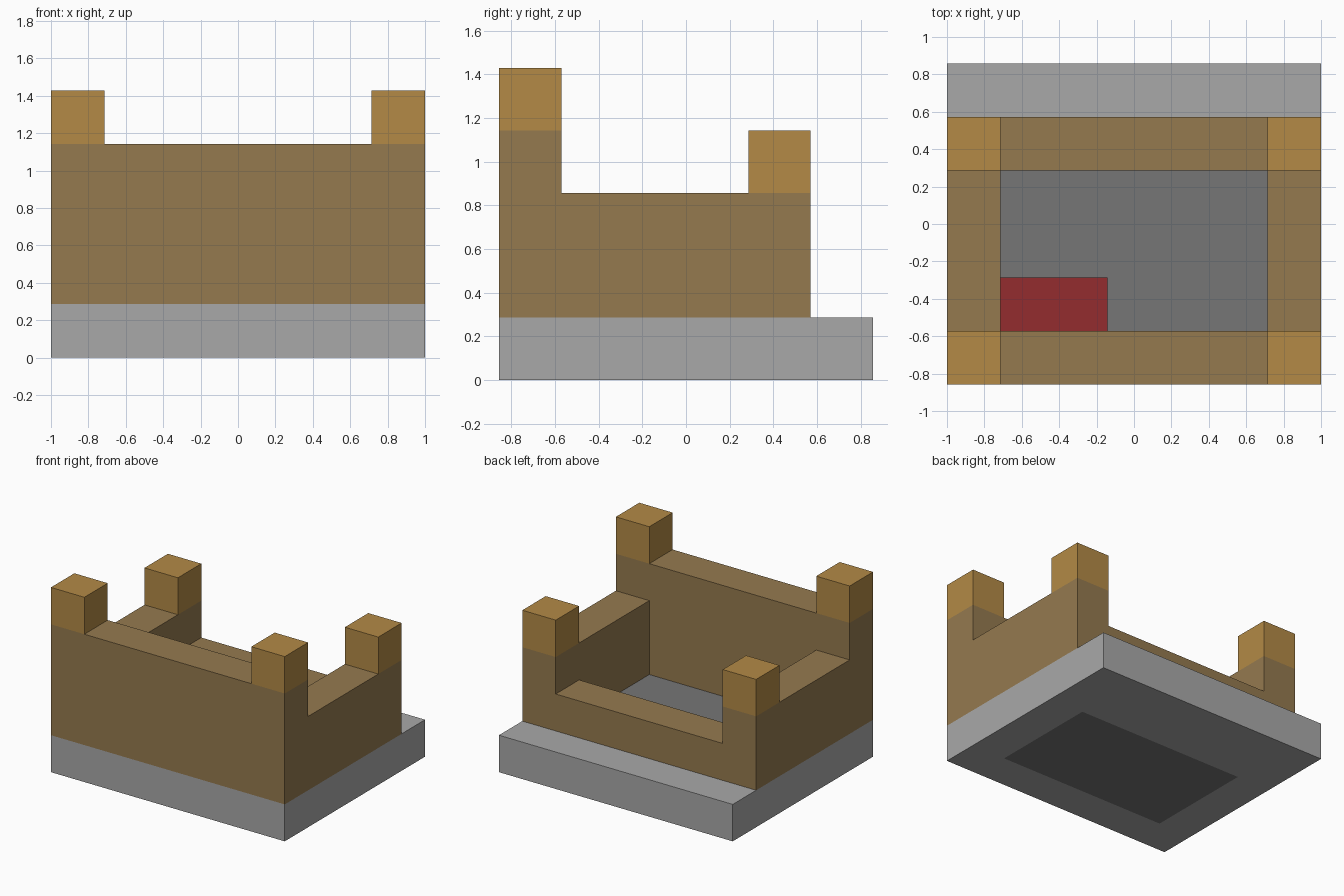
import bpy
import bmesh
from mathutils import Vector

old = bpy.data.objects.get("Cube")
if old:
    bpy.data.objects.remove(old, do_unlink=True)

U = 2 / 7                      # one block
ORIGIN = Vector((-3.5, -3, 0))  # block grid corner, in blocks


def material(name, rgb):
    linear = [((c / 255 + 0.055) / 1.055) ** 2.4 for c in rgb]
    mat = bpy.data.materials.new(name)
    mat.use_nodes = True
    mat.diffuse_color = (*linear, 1)
    mat.node_tree.nodes["Principled BSDF"].inputs["Base Color"].default_value = (*linear, 1)
    return mat


STONE = material("light stone", (169, 169, 169))
FLOOR = material("dark stone", (118, 118, 118))
WOOD = material("brown wood", (149, 122, 79))
CAP = material("golden wood", (179, 138, 70))
RED = material("red cloth", (148, 44, 46))


def block(name, low, high, mats, cuts=(), rule=None):
    """Box between two block corners, cut by (axis, position) planes and coloured by a rule."""
    bm = bmesh.new()
    bmesh.ops.create_cube(bm, size=1)
    low, high = Vector(low), Vector(high)
    for v in bm.verts:
        v.co = Vector(h if c > 0 else l for c, l, h in zip(v.co, low, high))
    for axis, at in cuts:
        point, normal = Vector(), Vector()
        point[axis], normal[axis] = at, 1
        bmesh.ops.bisect_plane(bm, geom=bm.verts[:] + bm.edges[:] + bm.faces[:],
                               plane_co=point, plane_no=normal)
    bm.normal_update()
    if rule:
        for f in bm.faces:
            f.material_index = int(rule(f.calc_center_median(), f.normal))
    for v in bm.verts:
        v.co = (v.co + ORIGIN) * U
    mesh = bpy.data.meshes.new(name)
    bm.to_mesh(mesh)
    bm.free()
    for m in mats:
        mesh.materials.append(m)
    obj = bpy.data.objects.new(name, mesh)
    bpy.context.collection.objects.link(obj)
    return obj


# Foundation slab with the floor area set into its top and underside
block("foundation", (0, 0, 0), (7, 6, 1), (STONE, FLOOR),
      cuts=((0, 1), (0, 6), (1, 1), (1, 4)),
      rule=lambda c, n: abs(n.z) > 0.5 and 1 < c.x < 6 and 1 < c.y < 4)

# Walls between the corner posts
block("front_wall", (1, 0, 1), (6, 1, 4), (WOOD,))
block("back_wall", (1, 4, 1), (6, 5, 2), (WOOD,))

# Side walls and corner posts with golden caps
for side, x in (("right", 0), ("left", 6)):
    block(side + "_wall", (x, 1, 1), (x + 1, 4, 3), (WOOD,))
    for end, y, top in (("front", 0, 5), ("back", 4, 4)):
        block(f"{end}_{side}_post", (x, y, 1), (x + 1, y + 1, top), (WOOD, CAP),
              cuts=((2, top - 1),), rule=lambda c, n: c.z > top - 1)

# Bed in the front corner
block("bed", (1, 1, 1), (3, 2, 2), (RED,))
